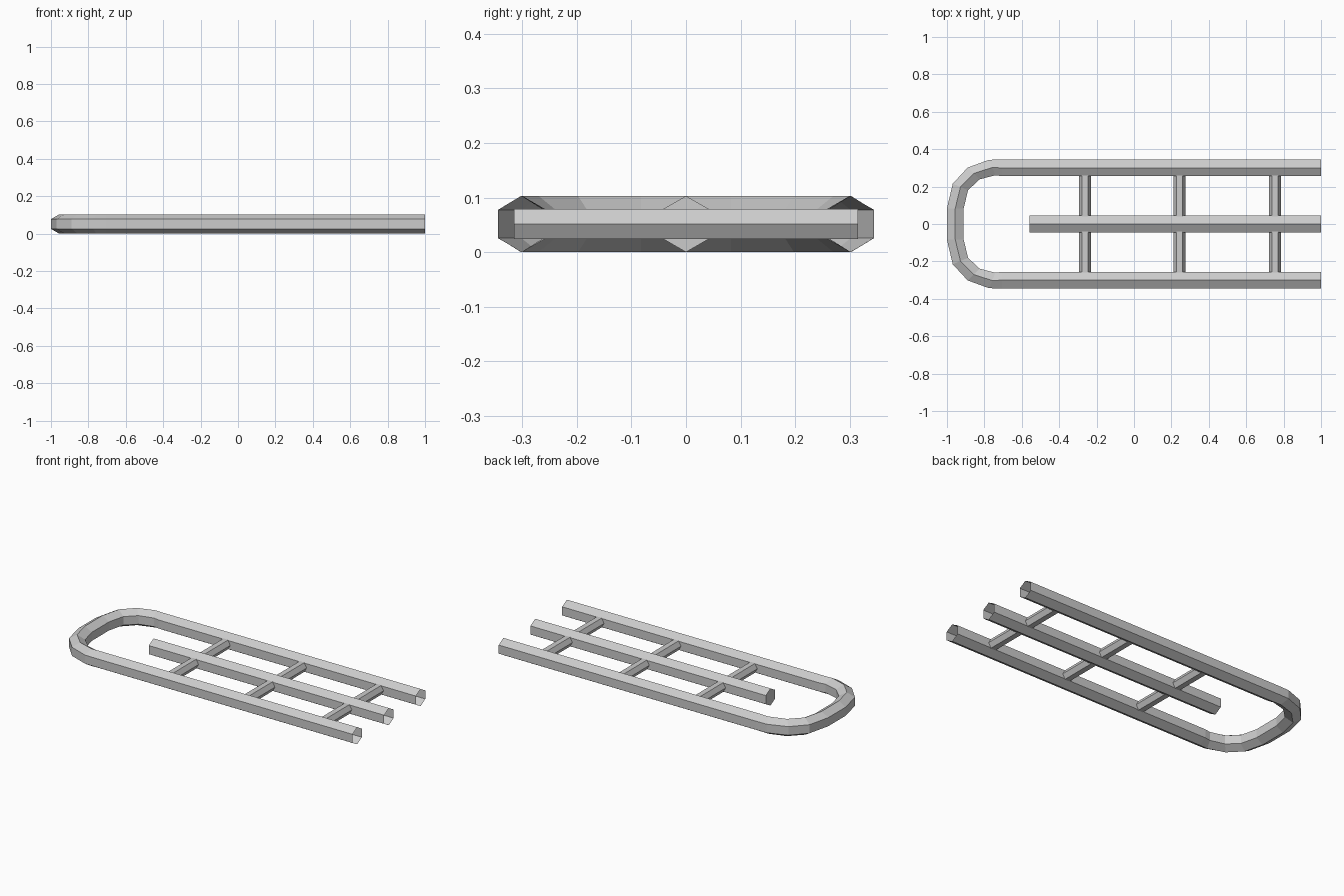
import bpy
import bmesh
from math import cos, sin, pi, radians
from mathutils import Vector

cube = bpy.data.objects.get("Cube")
if cube:
    bpy.data.objects.remove(cube, do_unlink=True)

GREY = (0.6, 0.6, 0.6, 1.0)
steel = bpy.data.materials.new("light grey")
steel.use_nodes = True
steel.diffuse_color = GREY
steel.node_tree.nodes["Principled BSDF"].inputs["Base Color"].default_value = GREY

RAIL_R, RUNG_R, MID_Z = 0.0515, 0.032, 0.0515


def hex_tube(name, stations, radius, turn=0.0, cap_start=False, cap_end=False):
    """Sweep a hexagon along (x, y, side angle in degrees) stations."""
    bm = bmesh.new()
    rings = []
    for x, y, angle in stations:
        side = Vector((cos(radians(angle)), sin(radians(angle)), 0))
        centre = Vector((x, y, MID_Z))
        ring = []
        for i in range(6):
            a = i * pi / 3 + turn
            offset = side * sin(a) + Vector((0, 0, cos(a)))
            ring.append(bm.verts.new(centre + offset * radius))
        rings.append(ring)
    for a, b in zip(rings, rings[1:]):
        for i in range(6):
            j = (i + 1) % 6
            bm.faces.new((a[i], a[j], b[j], b[i]))
    if cap_start:
        bm.faces.new(rings[0])
    if cap_end:
        bm.faces.new(rings[-1])
    bmesh.ops.recalc_face_normals(bm, faces=bm.faces)
    # Open tubes: make sure the walls point outwards
    face = min(bm.faces, key=lambda f: f.normal.z)
    if face.calc_center_median().z > MID_Z:
        bmesh.ops.reverse_faces(bm, faces=bm.faces)
    mesh = bpy.data.meshes.new(name)
    bm.to_mesh(mesh)
    bm.free()
    mesh.materials.append(steel)
    obj = bpy.data.objects.new(name, mesh)
    bpy.context.collection.objects.link(obj)
    return obj


# Outer rail: one half of the U bend, mirrored to the other side
half = [(1.0, 0.3, 90), (-0.705, 0.3, 90), (-0.758, 0.302, 112.5),
        (-0.858, 0.27, 135), (-0.928, 0.198, 157.5), (-0.956, 0.082, 180)]
other = [(x, -y, 360 - angle) for x, y, angle in reversed(half)]
hex_tube("outer_rail", half + other, RAIL_R)

# Centre rail, closed at its inner end
hex_tube("centre_rail", [(-0.56, 0, 90), (1.0, 0, 90)], RAIL_R, cap_start=True)

# Rungs joining the rails
for label, x in (("rear", -0.262), ("middle", 0.244), ("end", 0.754)):
    hex_tube(label + "_rung", [(x, -0.315, 0), (x, 0.315, 0)], RUNG_R,
             turn=pi / 6, cap_start=True, cap_end=True)
